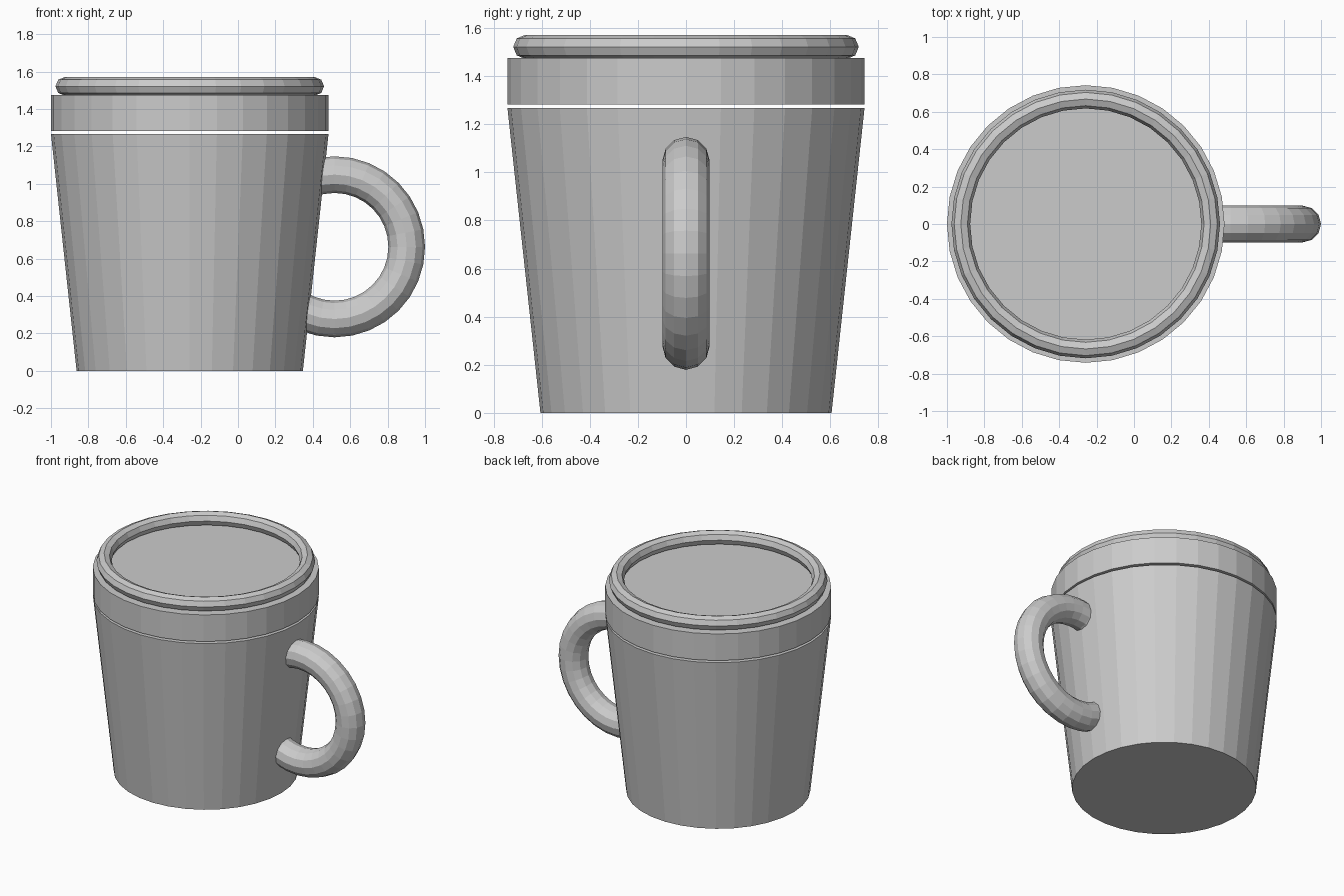
import bpy
from math import pi

cube = bpy.data.objects.get("Cube")
if cube:
    bpy.data.objects.remove(cube, do_unlink=True)

SIDES = 32
AXIS_X = -0.258    # centre line of the cup
TOP_RADIUS = 0.742

grey = bpy.data.materials.new("light_grey")
grey.use_nodes = True
colour = (0.6, 0.6, 0.6, 1)
grey.diffuse_color = colour
grey.node_tree.nodes["Principled BSDF"].inputs["Base Color"].default_value = colour


def finish(name):
    obj = bpy.context.object
    obj.name = obj.data.name = name
    obj.data.materials.clear()
    obj.data.materials.append(grey)
    bpy.ops.object.shade_flat()
    return obj


def drum(name, r_bottom, r_top, z0, z1):
    bpy.ops.mesh.primitive_cone_add(
        vertices=SIDES, radius1=r_bottom, radius2=r_top, depth=z1 - z0,
        location=(AXIS_X, 0, (z0 + z1) / 2))
    return finish(name)


def ring(name, location, major, minor, minor_sides, rotation=(0, 0, 0)):
    bpy.ops.mesh.primitive_torus_add(
        major_segments=SIDES, minor_segments=minor_sides, major_radius=major,
        minor_radius=minor, location=location, rotation=rotation)
    return finish(name)


# Tapered cup, and the lid floating just above it
drum("cup_body", 0.605, TOP_RADIUS, 0, 1.267)
drum("lid", TOP_RADIUS, TOP_RADIUS, 1.282, 1.475)

# Raised octagonal bead around the lid
ring("lid_rim", (AXIS_X, 0, 1.521), 0.668, 0.05, 8)

# Upright ring handle, its inner part buried in the cup wall
ring("handle", (0.516, 0, 0.663), 0.386, 0.098, 12, (pi / 2, 0, 0))
